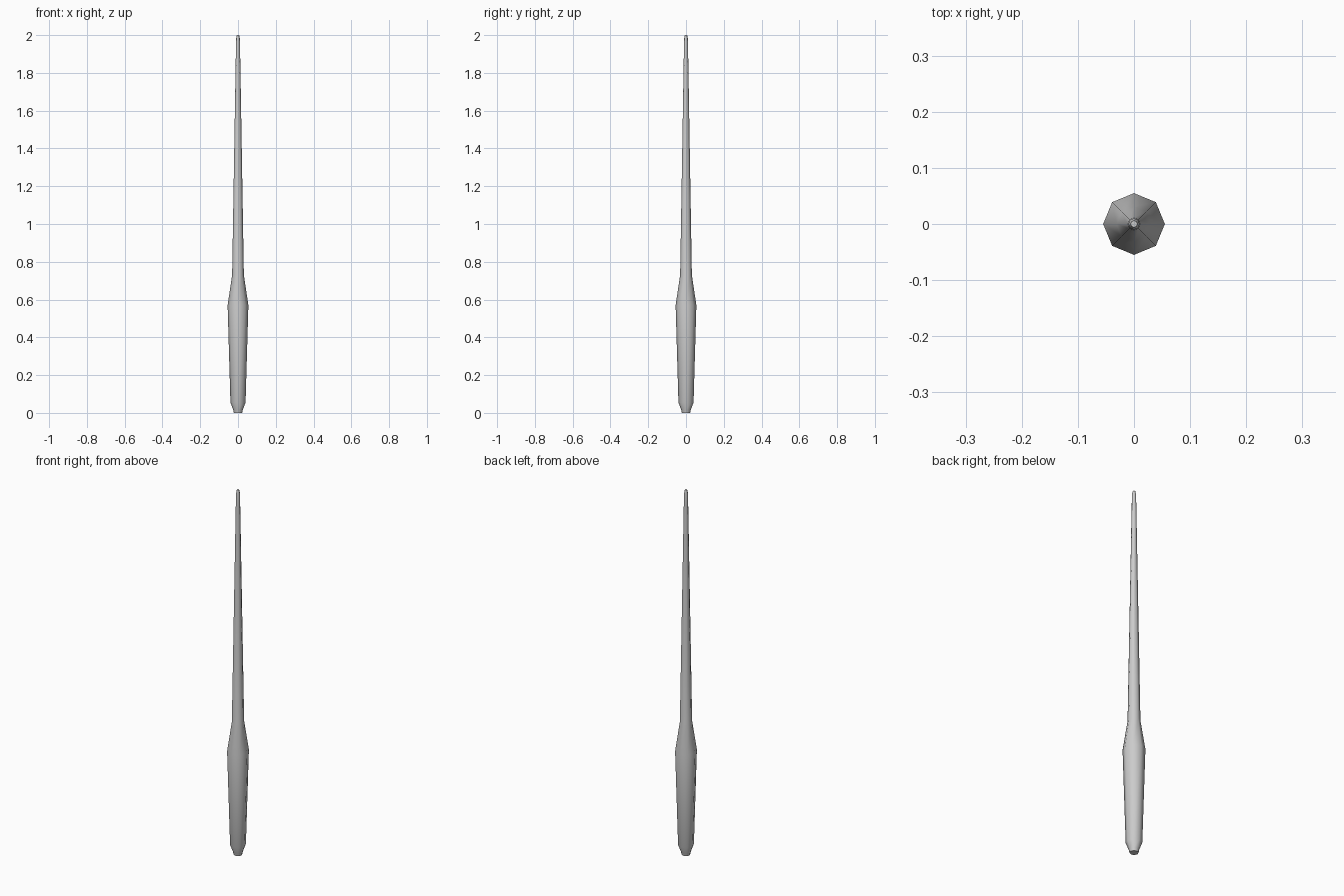
import bpy, bmesh, math

if "Cube" in bpy.data.objects:
    bpy.data.objects.remove(bpy.data.objects["Cube"])

SIDES = 8

def lathe(name, profile):
    """Closed eight-sided turned solid from (radius, height) points."""
    bm = bmesh.new()
    rings = []
    for r, z in profile:
        rings.append([bm.verts.new((r * math.cos(2 * math.pi * i / SIDES),
                                    r * math.sin(2 * math.pi * i / SIDES), z))
                      for i in range(SIDES)])
    for a, b in zip(rings, rings[1:]):
        for i in range(SIDES):
            j = (i + 1) % SIDES
            bm.faces.new((a[i], a[j], b[j], b[i]))
    bm.faces.new(rings[0][::-1])
    bm.faces.new(rings[-1])
    mesh = bpy.data.meshes.new(name)
    bm.to_mesh(mesh)
    bm.free()
    obj = bpy.data.objects.new(name, mesh)
    bpy.context.collection.objects.link(obj)
    bpy.context.view_layer.objects.active = obj
    obj.select_set(True)
    bpy.ops.object.shade_smooth_by_angle(angle=math.radians(50))
    obj.select_set(False)
    return obj

# Wand: chamfered butt, swelling handle, shoulder, tapered shaft and small tip
lathe("wand", [
    (0.022, 0.0), (0.025, 0.015), (0.040, 0.055),
    (0.055, 0.57), (0.031, 0.73),
    (0.0115, 1.90), (0.010, 1.98), (0.006, 2.0),
])
